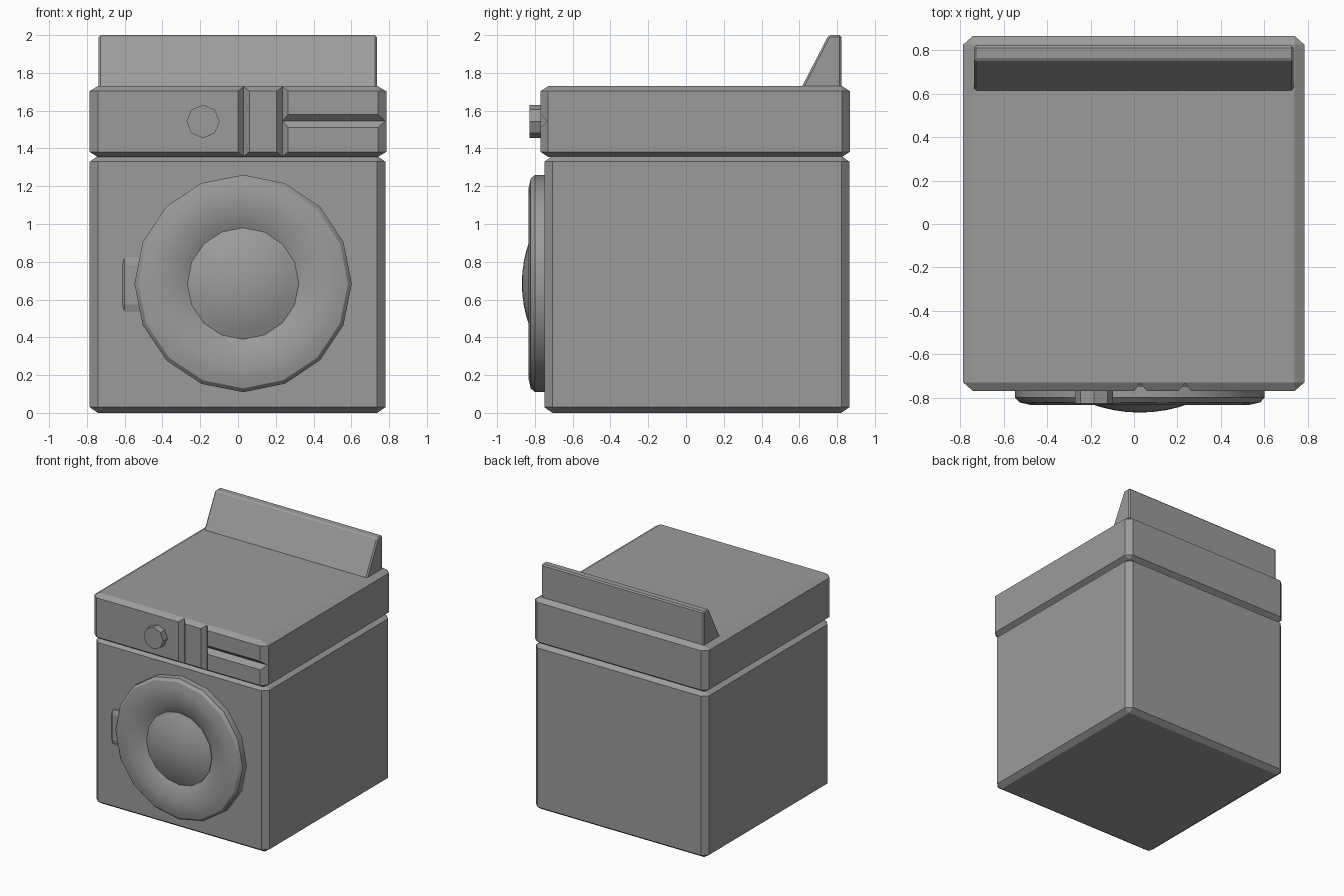
import bpy, bmesh, math
from mathutils import Vector

cube = bpy.data.objects.get("Cube")
if cube:
    bpy.data.objects.remove(cube, do_unlink=True)

GREY = (0.33, 0.33, 0.33, 1)
enamel = bpy.data.materials.new("grey_enamel")
enamel.use_nodes = True
enamel.diffuse_color = GREY
enamel.node_tree.nodes["Principled BSDF"].inputs["Base Color"].default_value = GREY


def finish(bm, name, smooth=False):
    bmesh.ops.recalc_face_normals(bm, faces=bm.faces)
    mesh = bpy.data.meshes.new(name)
    bm.to_mesh(mesh)
    bm.free()
    mesh.materials.append(enamel)
    ob = bpy.data.objects.new(name, mesh)
    bpy.context.collection.objects.link(ob)
    if smooth:
        bpy.ops.object.select_all(action='DESELECT')
        ob.select_set(True)
        bpy.context.view_layer.objects.active = ob
        bpy.ops.object.shade_smooth_by_angle(angle=math.radians(32))
    return ob


def chamfered_box(name, lo, hi, cut):
    """Box between two corners, with a separate chamfer size per axis."""
    lo, hi, cut = Vector(lo), Vector(hi), Vector(cut)
    bm = bmesh.new()
    bmesh.ops.create_cube(bm, size=1)
    for v in bm.verts:
        v.co = Vector(v.co[i] * (hi[i] - lo[i]) / cut[i] for i in range(3))
    bmesh.ops.bevel(bm, geom=bm.edges[:], offset=1, segments=1, affect='EDGES')
    for v in bm.verts:
        v.co = v.co * cut + (lo + hi) / 2
    return finish(bm, name)


def prism(name, outline, axis, start, end):
    """Extrude an outline of the other two axes along one axis."""
    def point(p, t):
        co = list(p)
        co.insert(axis, t)
        return co
    bm = bmesh.new()
    face = bm.faces.new([bm.verts.new(point(p, start)) for p in outline])
    moved = bmesh.ops.extrude_face_region(bm, geom=[face])["geom"]
    step = Vector(point((0, 0), end - start))
    bmesh.ops.translate(bm, vec=step,
                        verts=[g for g in moved if isinstance(g, bmesh.types.BMVert)])
    return finish(bm, name)


def lathe(name, profile, sides, x, z, smooth=True):
    """Turn a (radius, y) profile about an axis running front to back."""
    bm = bmesh.new()
    rings = []
    for r, y in profile:
        rings.append([bm.verts.new((x + r * math.sin(a), y, z + r * math.cos(a)))
                      for a in (math.tau * i / sides for i in range(sides))])
    for a, b in zip(rings, rings[1:]):
        for i in range(sides):
            j = (i + 1) % sides
            bm.faces.new((a[i], a[j], b[j], b[i]))
    bm.faces.new(rings[0])
    bm.faces.new(rings[-1])
    return finish(bm, name, smooth)


# Cabinet and the control section above it
chamfered_box("cabinet", (-0.785, -0.75, 0), (0.78, 0.865, 1.36), (0.043, 0.043, 0.03))
control = chamfered_box("control_section", (-0.787, -0.77, 1.355), (0.785, 0.867, 1.73),
                        (0.045, 0.04, 0.027))

# V grooves in the control front: two upright, one level on the left side
FRONT, DEPTH = -0.77, 0.036


def groove(name, centre, half, axis, start, end):
    if axis == 2:
        outline = [(centre - half * 2, FRONT - DEPTH), (centre + half * 2, FRONT - DEPTH),
                   (centre, FRONT + DEPTH)]
    else:
        outline = [(FRONT - DEPTH, centre - half * 2), (FRONT - DEPTH, centre + half * 2),
                   (FRONT + DEPTH, centre)]
    cutter = prism(name, outline, axis, start, end)
    cutter.hide_render = True
    cutter.hide_viewport = True
    mod = control.modifiers.new(name, 'BOOLEAN')
    mod.operation = 'DIFFERENCE'
    mod.solver = 'EXACT'
    mod.object = cutter


groove("upright_groove_cutter_1", 0.03, 0.03, 2, 1.3, 1.8)
groove("upright_groove_cutter_2", 0.235, 0.03, 2, 1.3, 1.8)
groove("level_groove_cutter", 1.545, 0.035, 0, 0.235, 0.9)

# Sloped back panel
back = prism("back_panel", [(0.61, 1.72), (0.755, 2.0), (0.822, 2.0), (0.822, 1.72)],
             0, -0.738, 0.735)
bevel = back.modifiers.new("soft_edges", 'BEVEL')
bevel.width = 0.01
bevel.segments = 1

# Selector knob
lathe("knob", [(0.088, -0.74), (0.088, -0.828)], 8, -0.185, 1.543, smooth=False)

# Round door: ring with a dished middle, and a domed glass
DOOR_X, DOOR_Z = 0.027, 0.685
lathe("door_ring", [(0.575, -0.73), (0.575, -0.8), (0.555, -0.822), (0.5, -0.835),
                    (0.43, -0.835), (0.36, -0.82), (0.31, -0.802), (0.27, -0.78)],
      16, DOOR_X, DOOR_Z)
dome_radius = 0.66
angles = [math.asin(0.295 / dome_radius) * k / 5 for k in (5, 4, 3, 2, 1, 0.05)]
lathe("door_glass",
      [(0.295, -0.77)] + [(dome_radius * math.sin(a), -0.869 + dome_radius * (1 - math.cos(a)))
                          for a in angles],
      16, DOOR_X, DOOR_Z)

# Door catch on the right edge
chamfered_box("door_catch", (-0.612, -0.768, 0.535), (-0.45, -0.73, 0.825),
              (0.012, 0.012, 0.04))
